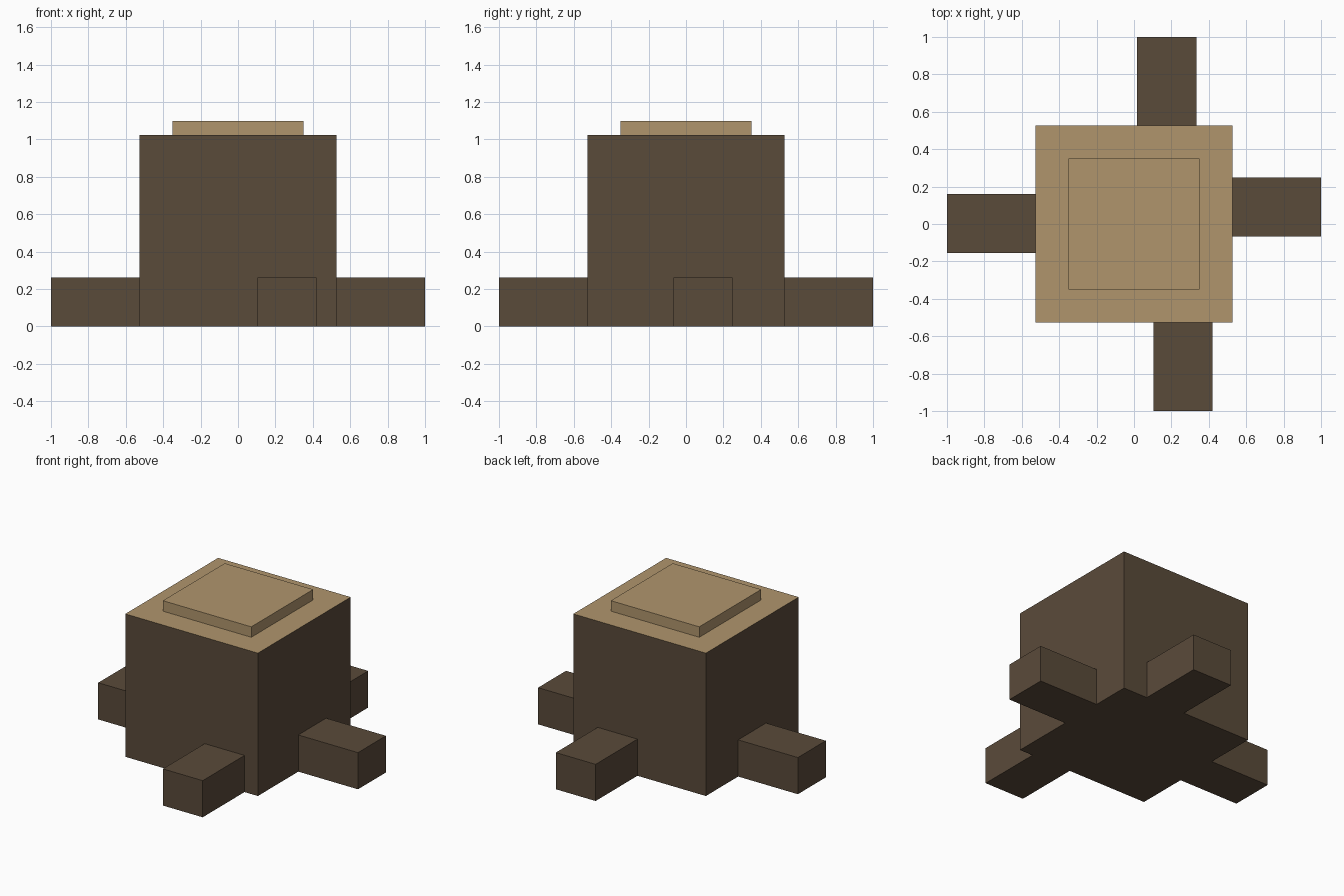
import bpy
import bmesh
from mathutils import Vector

cube = bpy.data.objects.get("Cube")
if cube:
    bpy.data.objects.remove(cube, do_unlink=True)


def make_material(name, colour):
    mat = bpy.data.materials.new(name)
    mat.use_nodes = True
    mat.diffuse_color = colour
    mat.node_tree.nodes["Principled BSDF"].inputs["Base Color"].default_value = colour
    return mat


bark = make_material("dark_bark", (0.102, 0.069, 0.042, 1))
wood = make_material("cut_wood", (0.434, 0.301, 0.152, 1))


def make_box(name, low, high, materials):
    """Box between two corners, flat shaded."""
    low, high = Vector(low), Vector(high)
    bm = bmesh.new()
    bmesh.ops.create_cube(bm, size=1)
    bmesh.ops.scale(bm, vec=high - low, verts=bm.verts)
    bmesh.ops.translate(bm, vec=(low + high) / 2, verts=bm.verts)
    mesh = bpy.data.meshes.new(name)
    bm.to_mesh(mesh)
    bm.free()
    for mat in materials:
        mesh.materials.append(mat)
    obj = bpy.data.objects.new(name, mesh)
    bpy.context.collection.objects.link(obj)
    return obj


HALF = 0.526      # half width of the trunk
TOP = 1.025       # height of the trunk
ROOT_TOP = 0.263  # height of the roots
ROOT_HALF = 0.158 # half width of a root

# Trunk, with bare wood on its upward face
trunk = make_box("trunk", (-HALF, -HALF, 0), (HALF, HALF, TOP), [bark, wood])
for face in trunk.data.polygons:
    face.material_index = 1 if face.normal.z > 0.5 else 0

# Raised square of wood on the cut top
make_box("raised_wood", (-0.351, -0.351, TOP), (0.351, 0.351, 1.1), [wood])

# Roots, each shifted sideways by its own amount
for name, axis, side, shift in (("left_root", 0, 1, 0.09),
                                ("right_root", 0, -1, 0.002),
                                ("back_root", 1, 1, 0.175),
                                ("front_root", 1, -1, 0.262)):
    low, high = Vector((0, 0, 0)), Vector((0, 0, ROOT_TOP))
    low[axis], high[axis] = sorted((side * HALF, side * 1.0))
    low[1 - axis], high[1 - axis] = shift - ROOT_HALF, shift + ROOT_HALF
    make_box(name, low, high, [bark])
